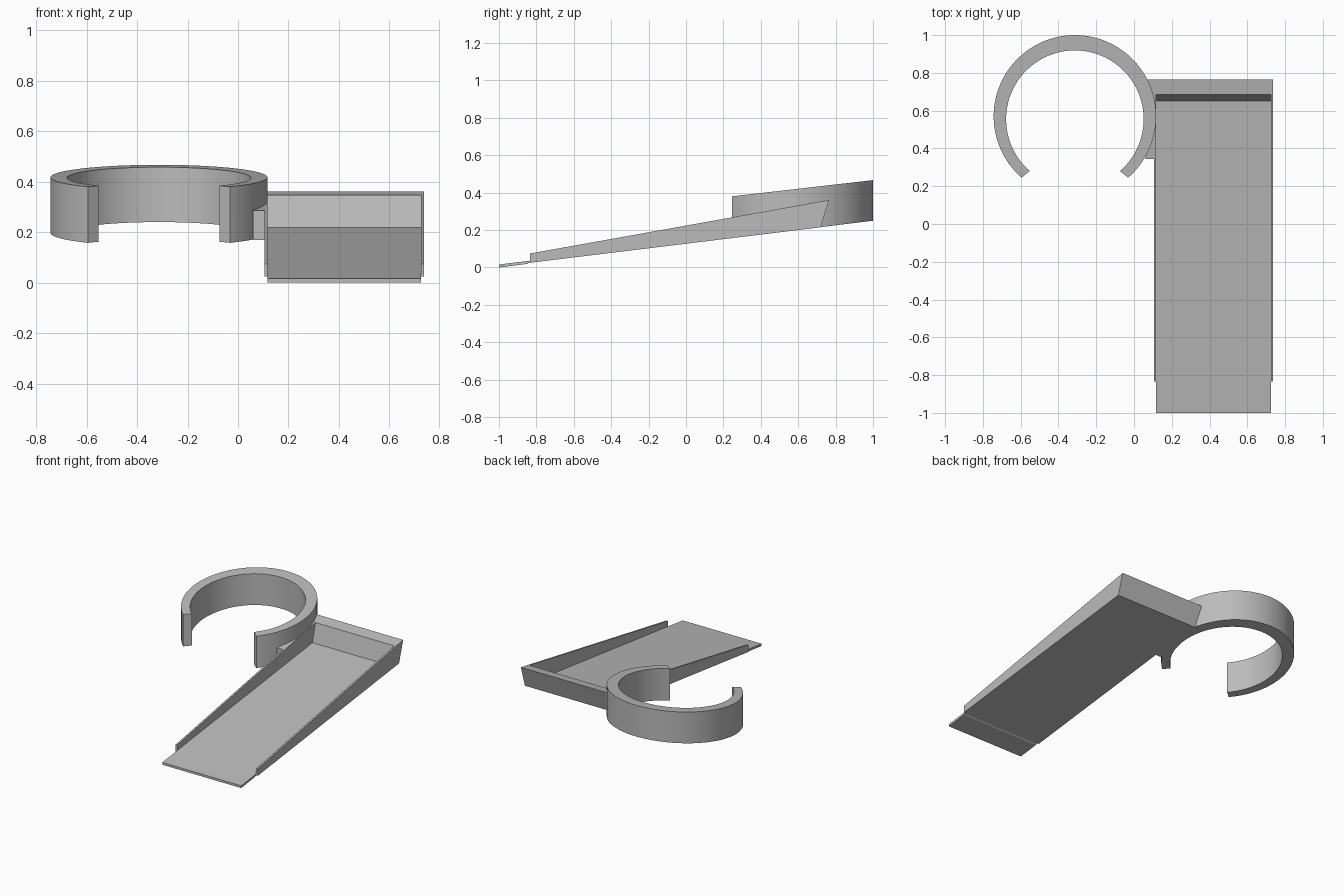
import bpy, bmesh, math

cube = bpy.data.objects.get("Cube")
if cube:
    bpy.data.objects.remove(cube, do_unlink=True)

grey = bpy.data.materials.new("plain_grey")
grey.use_nodes = True
colour = (0.5, 0.5, 0.5, 1)
grey.diffuse_color = colour
grey.node_tree.nodes["Principled BSDF"].inputs["Base Color"].default_value = colour


def finish(name, bm):
    bmesh.ops.recalc_face_normals(bm, faces=bm.faces)
    mesh = bpy.data.meshes.new(name)
    bm.to_mesh(mesh)
    bm.free()
    mesh.materials.append(grey)
    obj = bpy.data.objects.new(name, mesh)
    bpy.context.collection.objects.link(obj)
    return obj


def extrude_x(name, profile, x0, x1):
    """Prism from a (y, z) side profile, spanning x0 to x1."""
    bm = bmesh.new()
    face = bm.faces.new([bm.verts.new((x0, y, z)) for y, z in profile])
    ext = bmesh.ops.extrude_face_region(bm, geom=[face])
    verts = [v for v in ext["geom"] if isinstance(v, bmesh.types.BMVert)]
    bmesh.ops.translate(bm, verts=verts, vec=(x1 - x0, 0, 0))
    return finish(name, bm)


def under(y):      # sloping underside of tray
    return 0.127 + 0.122 * y


def rim(y):        # sloping top edge of the side walls
    return 0.224 + 0.179 * y


def deck(y):       # upper surface of the tray floor
    return 0.139 + 0.123 * y


LEFT, RIGHT, WALL = 0.105, 0.737, 0.012
FRONT, BACK_LOW, BACK_TOP = -0.835, 0.72, 0.765

# Tray floor with the thin front lip
extrude_x("tray_floor", [(-1, 0), (-0.85, 0.019), (-0.842, under(-0.842)),
                         (0.69, under(0.69)), (0.69, deck(0.69)), (-1, deck(-1))],
          LEFT + WALL, RIGHT - WALL)

# Tapering side walls
side = [(FRONT, under(FRONT)), (BACK_LOW, under(BACK_LOW)),
        (BACK_TOP, rim(BACK_TOP)), (FRONT, rim(FRONT))]
extrude_x("side_wall_inner", side, LEFT, LEFT + WALL)
extrude_x("side_wall_outer", side, RIGHT - WALL, RIGHT)

# Leaning back wall
extrude_x("back_wall", [(0.65, under(0.65)), (BACK_LOW, under(BACK_LOW)),
                        (BACK_TOP, rim(BACK_TOP)), (0.685, rim(0.685)),
                        (0.652, deck(0.652))], LEFT + WALL, RIGHT - WALL)

# Bracket joining tray and ring
extrude_x("bracket", [(0.345, under(0.345)), (BACK_LOW, under(BACK_LOW)),
                      (BACK_TOP, rim(BACK_TOP)), (0.345, rim(0.345))], 0.06, LEFT)

# Open ring with sloping top and bottom, slightly thicker at the back
bm = bmesh.new()
STEPS = 96
sections = []
for i in range(STEPS + 1):
    a = math.radians(-49 + 278 * i / STEPS)
    loop = []
    for r, cy, top in ((0.43, 0.57, 0), (0.43, 0.57, 1), (0.364, 0.555, 1), (0.364, 0.555, 0)):
        x, y = -0.313 + r * math.cos(a), cy + r * math.sin(a)
        z = 0.467 + 0.115 * (y - 1) if top else 0.25 + 0.122 * (y - 1)
        loop.append(bm.verts.new((x, y, z)))
    sections.append(loop)
for p, q in zip(sections, sections[1:]):
    for k in range(4):
        n = (k + 1) % 4
        bm.faces.new((p[k], p[n], q[n], q[k]))
bm.faces.new(sections[0])
bm.faces.new(sections[-1])
ring = finish("holder_ring", bm)
bpy.ops.object.select_all(action="DESELECT")
ring.select_set(True)
bpy.context.view_layer.objects.active = ring
bpy.ops.object.shade_smooth_by_angle(angle=math.radians(30))
